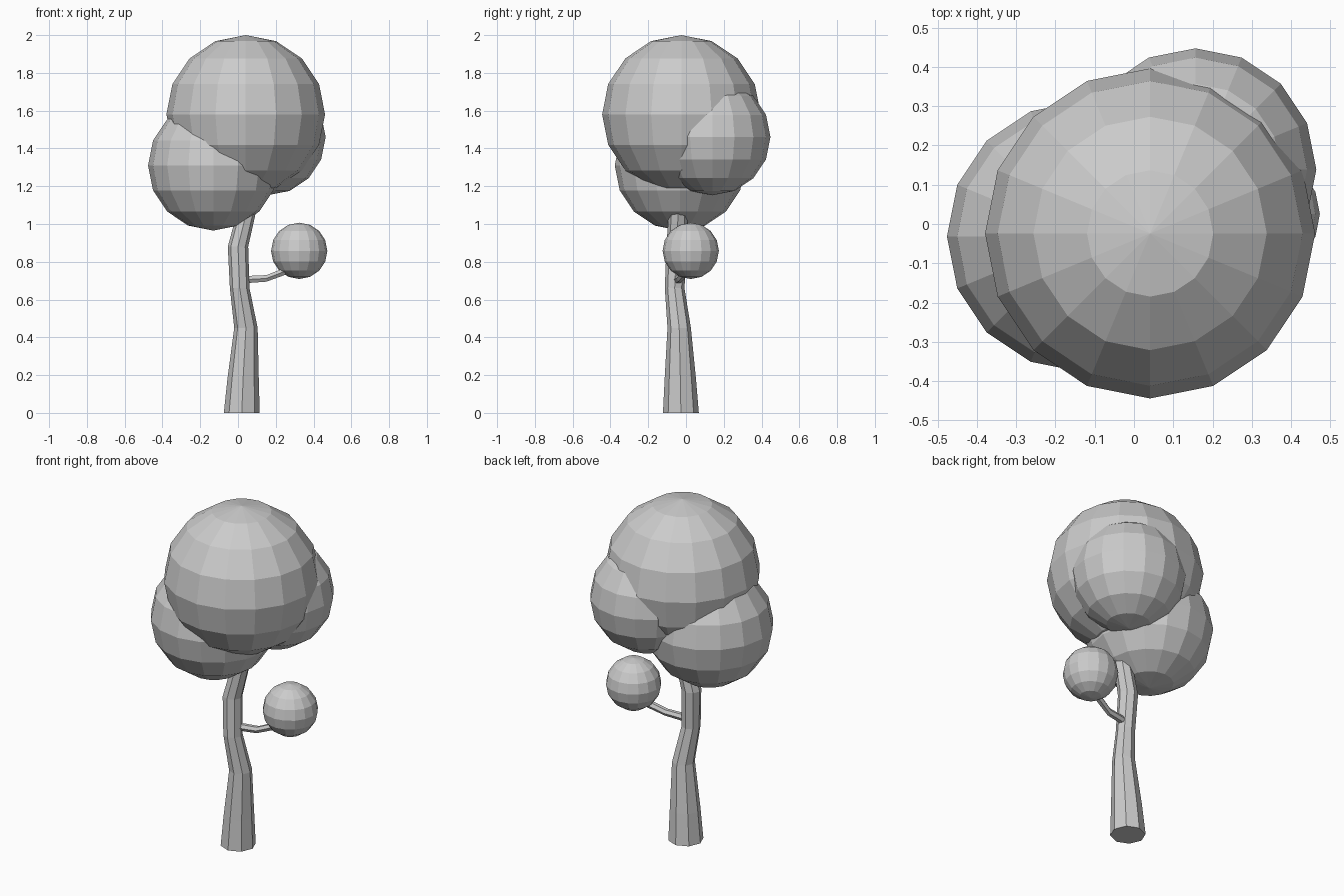
import bpy, bmesh
from math import cos, sin, tau
from mathutils import Vector

cube = bpy.data.objects.get("Cube")
if cube:
    bpy.data.objects.remove(cube, do_unlink=True)

grey = bpy.data.materials.new("plain_grey")
grey.use_nodes = True
grey.diffuse_color = (0.6, 0.6, 0.6, 1)
grey.node_tree.nodes["Principled BSDF"].inputs["Base Color"].default_value = (0.6, 0.6, 0.6, 1)


def finish(name, bm):
    """Turn a bmesh into a flat shaded, coloured object."""
    bmesh.ops.recalc_face_normals(bm, faces=bm.faces)
    mesh = bpy.data.meshes.new(name)
    bm.to_mesh(mesh)
    bm.free()
    mesh.materials.append(grey)
    obj = bpy.data.objects.new(name, mesh)
    bpy.context.collection.objects.link(obj)
    return obj


def foliage(name, centre, radius):
    """Faceted ball of leaves."""
    bm = bmesh.new()
    bmesh.ops.create_uvsphere(bm, u_segments=16, v_segments=8, radius=radius)
    finish(name, bm).location = centre


def limb(name, path, sides, u, v):
    """Loft rings lying in the u-v plane along (x, y, z, radius) points."""
    bm = bmesh.new()
    rings = []
    for x, y, z, r in path:
        rings.append([bm.verts.new(Vector((x, y, z)) + r * (u * cos(tau * i / sides) + v * sin(tau * i / sides)))
                      for i in range(sides)])
    for a, b in zip(rings, rings[1:]):
        for i in range(sides):
            j = (i + 1) % sides
            bm.faces.new((a[i], a[j], b[j], b[i]))
    bm.faces.new(rings[0])
    bm.faces.new(rings[-1])
    finish(name, bm)


X, Y, Z = Vector((1, 0, 0)), Vector((0, 1, 0)), Vector((0, 0, 1))

# Bent tapering trunk
limb("trunk", [(0.02, -0.027, 0, 0.095), (0.027, -0.03, 0.18, 0.083),
               (0.042, -0.036, 0.45, 0.062), (0.009, -0.06, 0.66, 0.052),
               (0, -0.05, 0.88, 0.054), (0.042, -0.042, 1.05, 0.05),
               (0.09, -0.03, 1.25, 0.045)], 8, X, Y)

# Side branch reaching into the small ball
limb("side_branch", [(0.03, -0.045, 0.705, 0.022), (0.15, -0.03, 0.712, 0.02),
                     (0.25, 0, 0.75, 0.022), (0.32, 0.025, 0.81, 0.022)], 6, Y, Z)

# Leaf balls
foliage("crown_foliage", (0.041, -0.024, 1.58), 0.42)
foliage("lower_foliage", (-0.131, -0.032, 1.31), 0.345)
foliage("rear_foliage", (0.156, 0.139, 1.46), 0.308)
foliage("branch_foliage", (0.324, 0.025, 0.858), 0.149)
